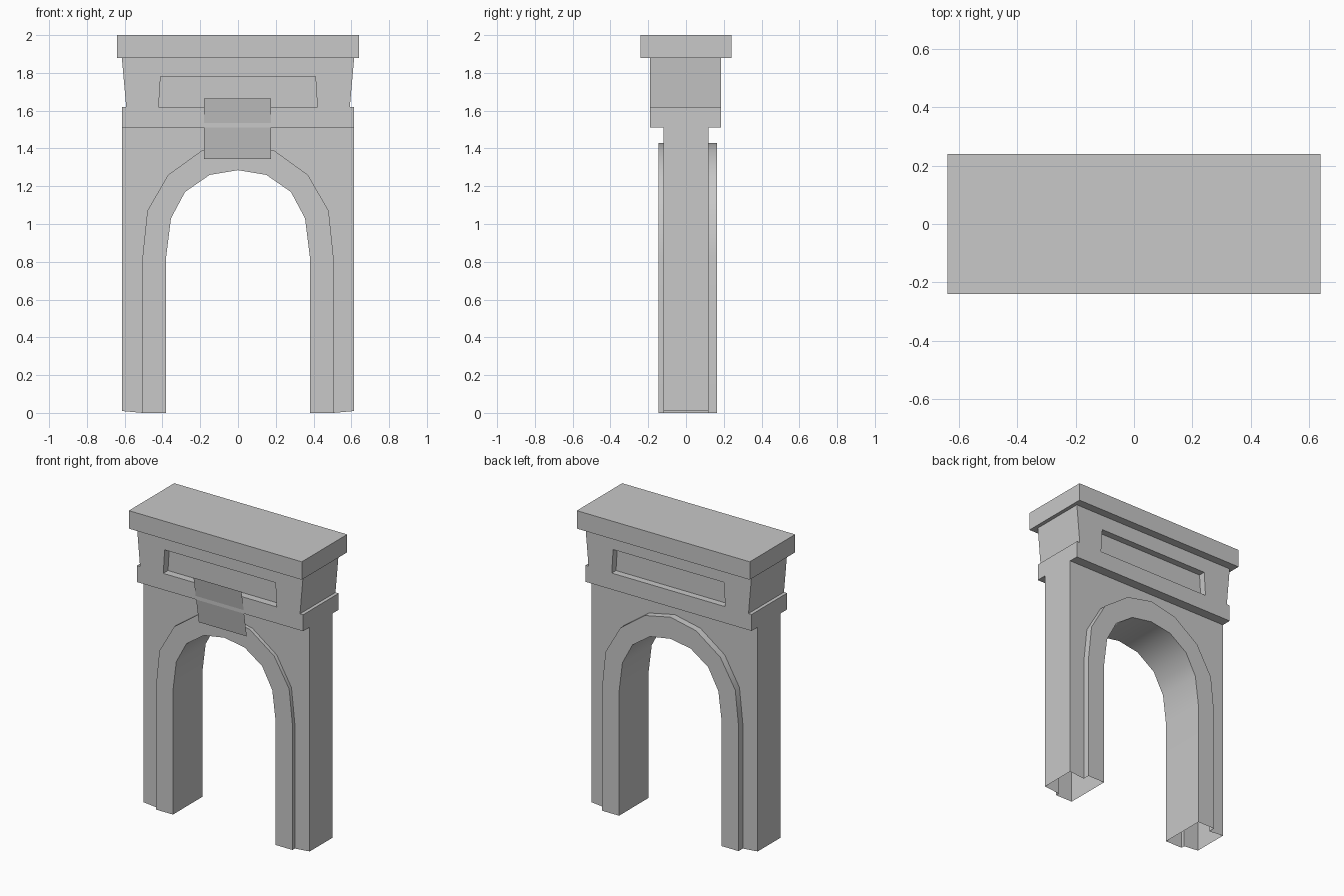
import bpy
import bmesh
import math

if "Cube" in bpy.data.objects:
    bpy.data.objects.remove(bpy.data.objects["Cube"])

stone = bpy.data.materials.new("grey stone")
stone.diffuse_color = (0.58, 0.58, 0.58, 1)
stone.use_nodes = True
stone.node_tree.nodes["Principled BSDF"].inputs["Base Color"].default_value = stone.diffuse_color


def make_object(name, bm, fix_normals=True):
    if fix_normals:
        bmesh.ops.recalc_face_normals(bm, faces=bm.faces[:])
    mesh = bpy.data.meshes.new(name)
    bm.to_mesh(mesh)
    bm.free()
    obj = bpy.data.objects.new(name, mesh)
    bpy.context.collection.objects.link(obj)
    mesh.materials.append(stone)
    bpy.ops.object.select_all(action='DESELECT')
    obj.select_set(True)
    bpy.context.view_layer.objects.active = obj
    bpy.ops.object.shade_smooth_by_angle(angle=math.radians(40))
    return obj


def mirrored(half):
    """Right-hand curve, foot to crown, continued down the left side."""
    return half + [(-x, z) for x, z in reversed(half) if x > 0]


def ribbon(name, rows, cap=False):
    """Skin successive (curve, y) rows; cap fills the first and last row."""
    bm = bmesh.new()
    grid = [[bm.verts.new((x, y, z)) for x, z in curve] for curve, y in rows]
    for a, b in zip(grid, grid[1:]):
        for i in range(len(a) - 1):
            bm.faces.new((a[i], a[i + 1], b[i + 1], b[i]))
    if cap:
        bm.faces.new(grid[0])
        bm.faces.new(grid[-1])
    return make_object(name, bm)


def box(name, hx, y0, y1, z0, z1):
    bm = bmesh.new()
    bmesh.ops.create_cube(bm, size=1)
    for v in bm.verts:
        v.co = (v.co.x * 2 * hx, y1 if v.co.y > 0 else y0, z1 if v.co.z > 0 else z0)
    return make_object(name, bm)


# Curves in the front plane, matched point for point
arch_in = mirrored([(0.38, 0), (0.38, 0.83), (0.355, 1.03), (0.28, 1.17), (0.15, 1.26), (0, 1.285)])
arch_out = mirrored([(0.505, 0), (0.505, 0.83), (0.48, 1.07), (0.37, 1.26), (0.19, 1.39), (0, 1.43)])
wall_out = mirrored([(0.615, 0.01), (0.615, 0.83), (0.615, 1.07), (0.615, 1.51), (0.19, 1.51), (0, 1.51)])

# Raised arch surround with its soffit, open underneath
ribbon("arch_surround", [(arch_out, -0.12), (arch_out, -0.145), (arch_in, -0.145),
                         (arch_in, 0.165), (arch_out, 0.165), (arch_out, 0.12)])

# Legs and spandrels, open underneath
ribbon("wall", [(arch_out, -0.12), (wall_out, -0.12), (wall_out, 0.12), (arch_out, 0.12)])

# Band above the arch
box("lower_band", 0.615, -0.19, 0.185, 1.51, 1.62)

# Flared attic with a recessed panel front and back
panel = mirrored([(0.42, 1.62), (0.41, 1.78)])
attic = mirrored([(0.592, 1.62), (0.615, 1.88)])
ribbon("attic", [(panel, -0.14), (panel, -0.19), (attic, -0.19),
                 (attic, 0.185), (panel, 0.185), (panel, 0.14)], cap=True)

# Top slab
box("cornice", 0.64, -0.24, 0.24, 1.88, 2.0)

# Leaning sign plate over the crown of the arch
bm = bmesh.new()
bm.faces.new([bm.verts.new(p) for p in ((-0.18, -0.157, 1.345), (0.175, -0.157, 1.345),
                                        (0.175, -0.213, 1.665), (-0.18, -0.213, 1.665))])
make_object("keystone_plate", bm, fix_normals=False)
